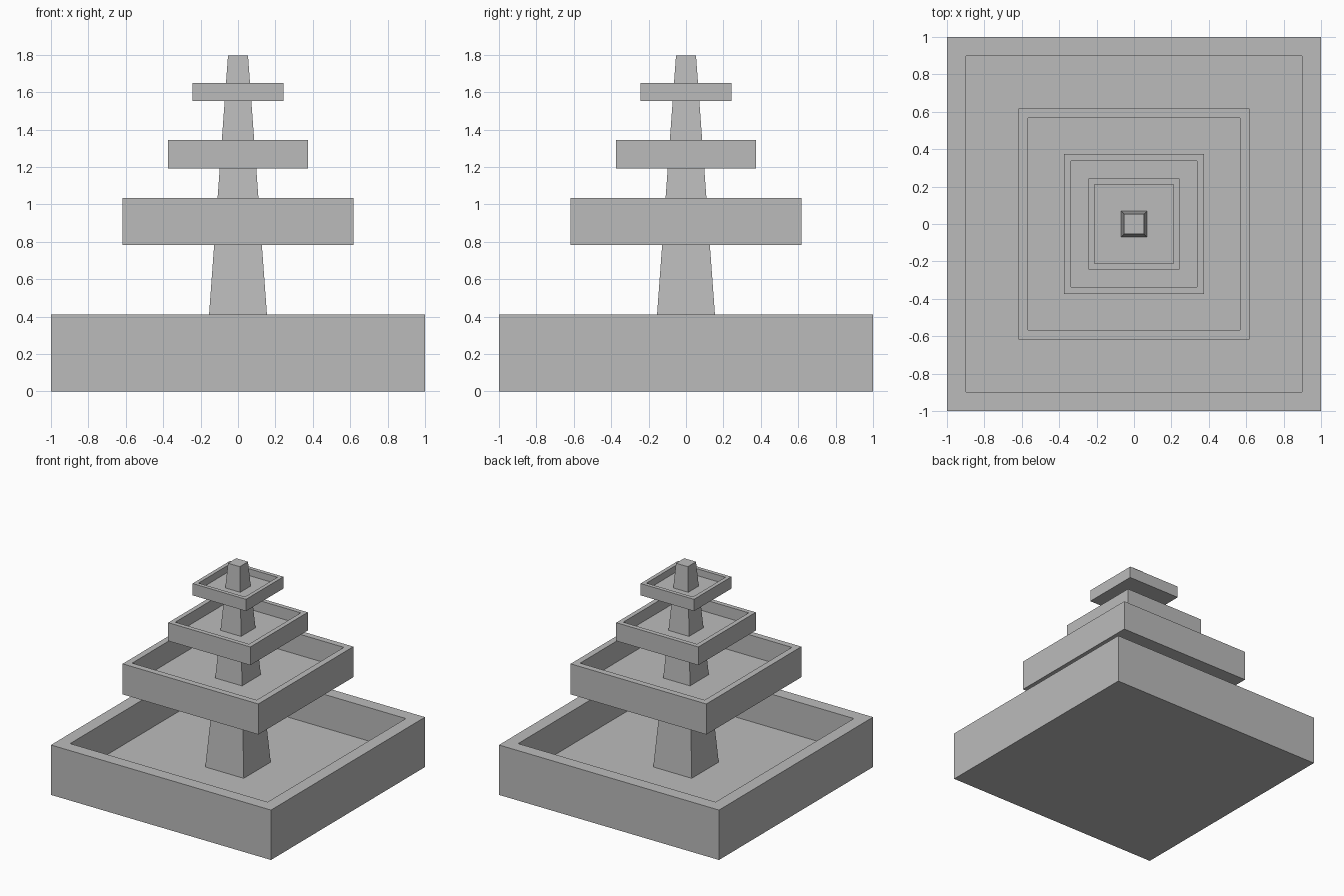
import bpy
import bmesh
from mathutils import Matrix

cube = bpy.data.objects.get("Cube")
if cube:
    bpy.data.objects.remove(cube, do_unlink=True)

# Single stone colour
stone = bpy.data.materials.new("grey stone")
stone.use_nodes = True
colour = (0.5, 0.5, 0.5, 1)
stone.diffuse_color = colour
stone.node_tree.nodes["Principled BSDF"].inputs["Base Color"].default_value = colour


def square_block(bm, half, bottom, top):
    """Add a square box and return its top face."""
    size = (2 * half, 2 * half, top - bottom)
    place = Matrix.Translation((0, 0, (bottom + top) / 2)) @ Matrix.Diagonal((*size, 1))
    bmesh.ops.create_cube(bm, size=1, matrix=place)
    return max(bm.faces, key=lambda f: f.calc_center_median().z)


def add_object(name, bm):
    mesh = bpy.data.meshes.new(name)
    bm.normal_update()
    bm.to_mesh(mesh)
    bm.free()
    mesh.materials.append(stone)
    bpy.context.collection.objects.link(bpy.data.objects.new(name, mesh))


def basin(name, half, inner, bottom, top, floor):
    """Open square tray: inset the top for a rim, then sink it to the floor."""
    bm = bmesh.new()
    lid = square_block(bm, half, bottom, top)
    bm.normal_update()
    bmesh.ops.inset_individual(bm, faces=[lid], thickness=half - inner)
    well = bmesh.ops.extrude_discrete_faces(bm, faces=[lid])["faces"][0]
    for v in well.verts:
        v.co.z = floor
    add_object(name, bm)


# Four stacked basins: half width, inner half width, bottom, rim, floor
basin("base_basin", 1.0, 0.855, 0.0, 0.41, 0.135)
basin("lower_basin", 0.617, 0.545, 0.782, 1.033, 0.86)
basin("middle_basin", 0.373, 0.32, 1.193, 1.343, 1.248)
basin("upper_basin", 0.243, 0.198, 1.553, 1.65, 1.594)

# Tapered central column
bm = bmesh.new()
cap = square_block(bm, 0.175, 0.135, 1.795)
for v in cap.verts:
    v.co.x *= 0.0535 / 0.175
    v.co.y *= 0.0535 / 0.175
add_object("column", bm)
